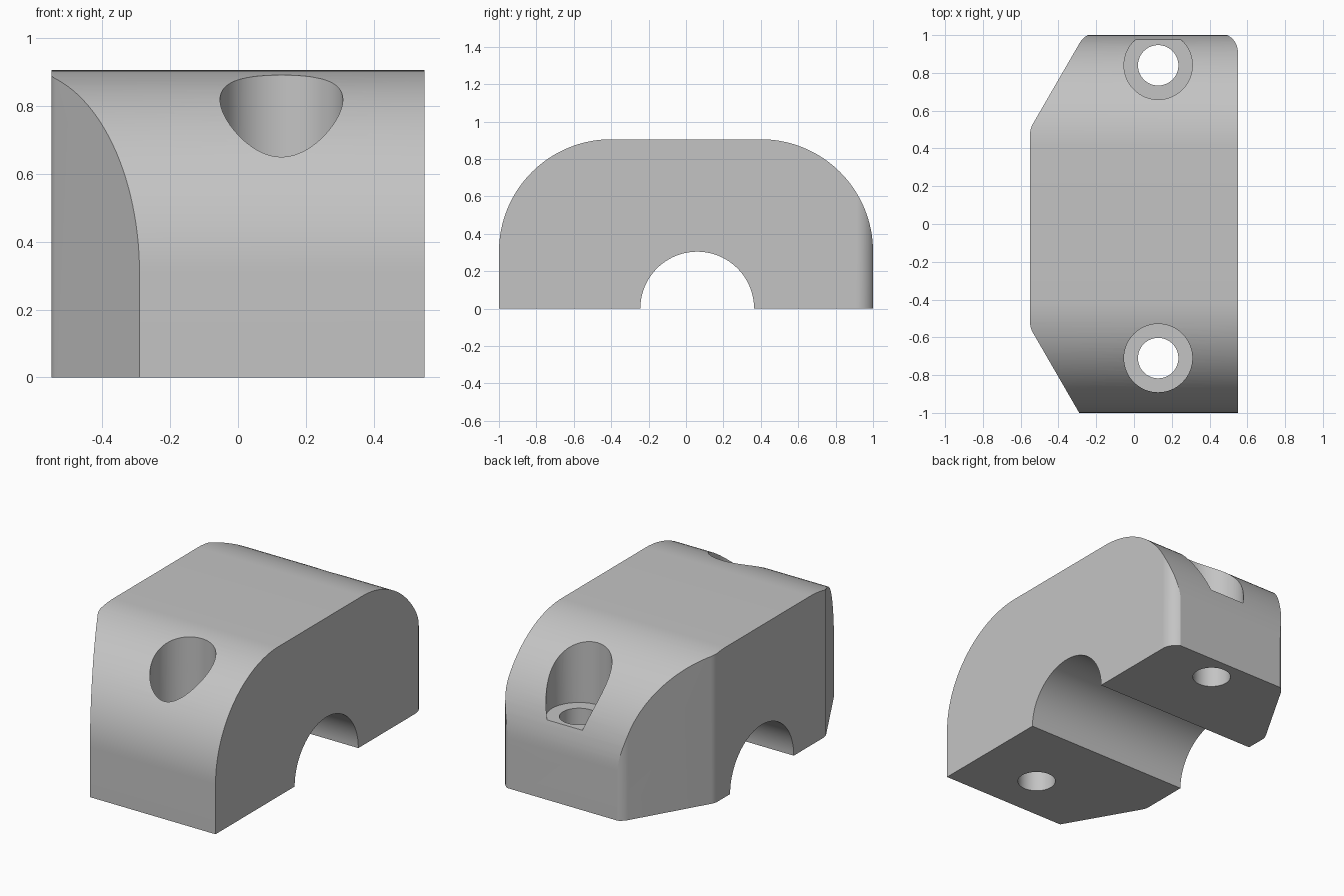
import bpy, bmesh, math
from mathutils import Vector

old = bpy.data.objects.get("Cube")
if old:
    bpy.data.objects.remove(old, do_unlink=True)

grey = bpy.data.materials.new("plain grey")
grey.use_nodes = True
colour = (0.55, 0.55, 0.55, 1)
grey.diffuse_color = colour
grey.node_tree.nodes["Principled BSDF"].inputs["Base Color"].default_value = colour


def arc(cx, cy, r, start, end, steps=32):
    """Points on a circular arc, angles in degrees."""
    angles = [math.radians(start + (end - start) * i / steps) for i in range(steps + 1)]
    return [(cx + r * math.cos(a), cy + r * math.sin(a)) for a in angles]


def extrude(name, points, place, direction):
    """Solid prism from a 2D outline."""
    bm = bmesh.new()
    face = bm.faces.new([bm.verts.new(place(*p)) for p in points])
    out = bmesh.ops.extrude_face_region(bm, geom=[face])
    verts = [v for v in out["geom"] if isinstance(v, bmesh.types.BMVert)]
    bmesh.ops.translate(bm, verts=verts, vec=Vector(direction))
    bmesh.ops.recalc_face_normals(bm, faces=bm.faces)
    mesh = bpy.data.meshes.new(name)
    bm.to_mesh(mesh)
    bm.free()
    obj = bpy.data.objects.new(name, mesh)
    bpy.context.collection.objects.link(obj)
    mesh.materials.append(grey)
    return obj


def combine(target, tool, operation):
    mod = target.modifiers.new(tool.name, "BOOLEAN")
    mod.object, mod.operation, mod.solver = tool, operation, "EXACT"
    bpy.context.view_layer.objects.active = target
    bpy.ops.object.modifier_apply(modifier=mod.name)
    bpy.data.objects.remove(tool, do_unlink=True)


# Side profile: rounded shoulders and a half-round channel underneath
profile = [(-1, 0), *arc(0.06, 0, 0.304, 180, 0, 48), (1, 0),
           *arc(0.4, 0.305, 0.6, 0, 90), *arc(-0.4, 0.305, 0.6, 90, 180)]
body = extrude("clamp_block", profile, lambda y, z: (-0.7, y, z), (1.4, 0, 0))

# Plan outline: chamfered left corners and softened back corners
tilt = math.degrees(math.asin(0.9))
plan = [(0.55, -1.1), (0.55, 0.91), *arc(0.45, 0.91, 0.1, 0, tilt, 16),
        *arc(-0.2, 0.91, 0.1, 180 - tilt, 150, 8),
        *arc(-0.45, 0.478, 0.1, 150, 180, 8),
        *arc(-0.45, -0.523, 0.1, 180, 210, 8), (-0.29, -1), (-0.29, -1.1)]
combine(body, extrude("plan_outline", plan, lambda x, y: (x, y, -0.2), (0, 0, 1.4)), "INTERSECT")

# Counterbored screw holes
for y in (-0.71, 0.84):
    for name, radius, floor in (("screw_hole", 0.107, -0.2), ("counterbore", 0.181, 0.47)):
        circle = arc(0.128, y, radius, 0, 360, 64)[:-1]
        cutter = extrude(name, circle, lambda px, py: (px, py, floor), (0, 0, 1.4))
        combine(body, cutter, "DIFFERENCE")

# Smooth the curved surfaces, keep the edges crisp
body.select_set(True)
bpy.context.view_layer.objects.active = body
bpy.ops.object.shade_smooth_by_angle(angle=math.radians(20))
